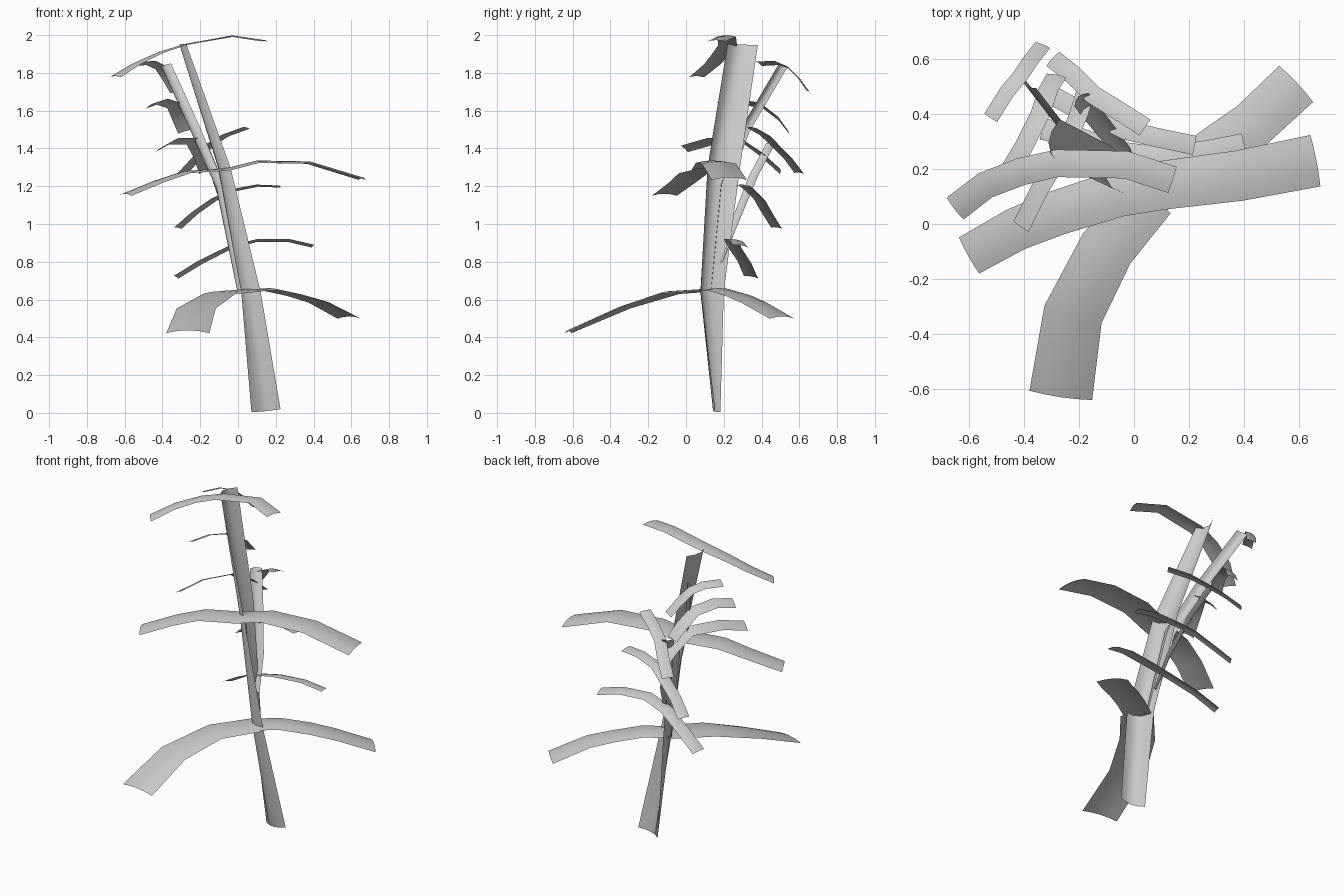
import bpy, bmesh, math
from mathutils import Vector

cube = bpy.data.objects.get("Cube")
if cube:
    bpy.data.objects.remove(cube, do_unlink=True)

grey = bpy.data.materials.new("plain_grey")
grey.use_nodes = True
colour = (0.6, 0.6, 0.6, 1)
grey.diffuse_color = colour
grey.node_tree.nodes["Principled BSDF"].inputs["Base Color"].default_value = colour


def sheet(name, rows):
    """Join rows of points into one smooth open sheet."""
    bm = bmesh.new()
    grid = [[bm.verts.new(p) for p in row] for row in rows]
    for a, b in zip(grid, grid[1:]):
        for i in range(len(a) - 1):
            bm.faces.new((a[i], a[i + 1], b[i + 1], b[i]))
    bmesh.ops.recalc_face_normals(bm, faces=bm.faces)
    mesh = bpy.data.meshes.new(name)
    bm.to_mesh(mesh)
    bm.free()
    mesh.materials.append(grey)
    obj = bpy.data.objects.new(name, mesh)
    bpy.context.collection.objects.link(obj)
    bpy.ops.object.select_all(action='DESELECT')
    obj.select_set(True)
    bpy.context.view_layer.objects.active = obj
    bpy.ops.object.shade_smooth_by_angle(angle=math.radians(40))


def bowed(name, sections, steps=4):
    """Bowed strip: each section has a centre, a half width and a bow."""
    rows = []
    for centre, half, bow in sections:
        c, h, b = Vector(centre), Vector(half), Vector(bow)
        ts = [2 * i / steps - 1 for i in range(steps + 1)]
        rows.append([c + h * t + b * (1 - t * t) for t in ts])
    sheet(name, rows)


def leaf(name, width, path, end_width=None, tilt=0):
    """Slightly arched strip along a drooping path, tilted about it."""
    pts = [Vector(p) for p in path]
    last = len(pts) - 1
    up = Vector((0, 0, 1))
    sections = []
    for i, p in enumerate(pts):
        along = pts[min(i + 1, last)] - pts[max(i - 1, 0)]
        side = along.cross(up).normalized()
        normal = side.cross(along).normalized()
        a = math.radians(tilt)
        across = side * math.cos(a) + normal * math.sin(a)
        w = width + ((end_width or width) - width) * i / last
        arch = normal * w * .07
        sections.append((p - arch / 2, across * w / 2, arch))
    bowed(name, sections)


def branch(name, half, bow, path):
    """Thin side stem that starts narrow."""
    half, bow = Vector(half), Vector(bow)
    bowed(name, [(p, half * s, bow * s) for p, s in zip(path, (.55, .85, 1, 1))])


# Stems: the main one is a channel open to the back left
bowed("main_stem", [
    ((.148, .168, .012), (.077, -.014, .008), (-.005, -.024, -.003)),
    ((.07, .14, .64), (.05, -.06, 0), (-.037, -.045, 0)),
    ((-.065, .2, 1.3), (.025, -.086, 0), (-.038, -.035, 0)),
    ((-.272, .3, 1.95), (-.002, -.08, .003), (-.038, -.006, 0))])
branch("right_branch", (.025, -.022, .01), (-.014, -.012, 0), [
    (.01, .145, .65), (-.095, .205, 1.2), (-.225, .315, 1.5), (-.38, .515, 1.84)])
branch("rear_branch", (.026, .024, 0), (-.012, .012, 0), [
    (0, .18, .8), (-.035, .255, 1), (-.115, .355, 1.25), (-.19, .45, 1.43)])

# Leaves on the main stem
leaf("low_front_leaf", .19, [
    (.06, .1, .65), (-.1, -.09, .637), (-.222, -.33, .56), (-.266, -.625, .43)], .23)
leaf("low_left_leaf", .16, [
    (.05, .1, .65), (.17, .18, .655), (.31, .28, .625), (.43, .36, .59),
    (.59, .51, .505)], .18)
leaf("middle_leaf", .15, [
    (-.6, -.115, 1.155), (-.43, -.02, 1.225), (-.28, .04, 1.275),
    (-.06, .11, 1.29), (.1, .14, 1.33), (.38, .175, 1.325), (.66, .23, 1.24)], .19)
leaf("top_leaf", .1, [
    (-.65, .055, 1.78), (-.54, .14, 1.85), (-.41, .19, 1.91),
    (-.28, .22, 1.95), (-.03, .215, 1.995), (.14, .16, 1.97)])

# Leaves on the right branch
leaf("right_branch_top_leaf", .06, [
    (-.52, .385, 1.85), (-.46, .48, 1.855), (-.41, .54, 1.83),
    (-.37, .6, 1.77), (-.33, .65, 1.7)], tilt=22)
leaf("right_branch_middle_leaf", .075, [
    (-.46, .18, 1.63), (-.4, .28, 1.65), (-.34, .4, 1.63),
    (-.31, .49, 1.56), (-.28, .54, 1.49)], tilt=25)
leaf("right_branch_low_leaf", .075, [
    (-.41, -.01, 1.4), (-.34, .13, 1.44), (-.24, .3, 1.44),
    (-.2, .4, 1.37), (-.17, .5, 1.28)], tilt=28)

# Leaves on the rear branch
leaf("rear_branch_top_leaf", .07, [
    (.04, .35, 1.51), (-.07, .42, 1.47), (-.15, .47, 1.42),
    (-.22, .54, 1.35), (-.295, .6, 1.27)], tilt=-6)
leaf("rear_branch_middle_leaf", .07, [
    (.22, .285, 1.2), (.1, .31, 1.205), (-.03, .34, 1.18),
    (-.13, .39, 1.13), (-.23, .43, 1.06), (-.32, .48, .98)], tilt=-8)
leaf("rear_branch_low_leaf", .08, [
    (.4, .29, .885), (.27, .265, .915), (.1, .24, .915),
    (-.05, .26, .875), (-.2, .31, .8), (-.33, .345, .72)], tilt=-10)
